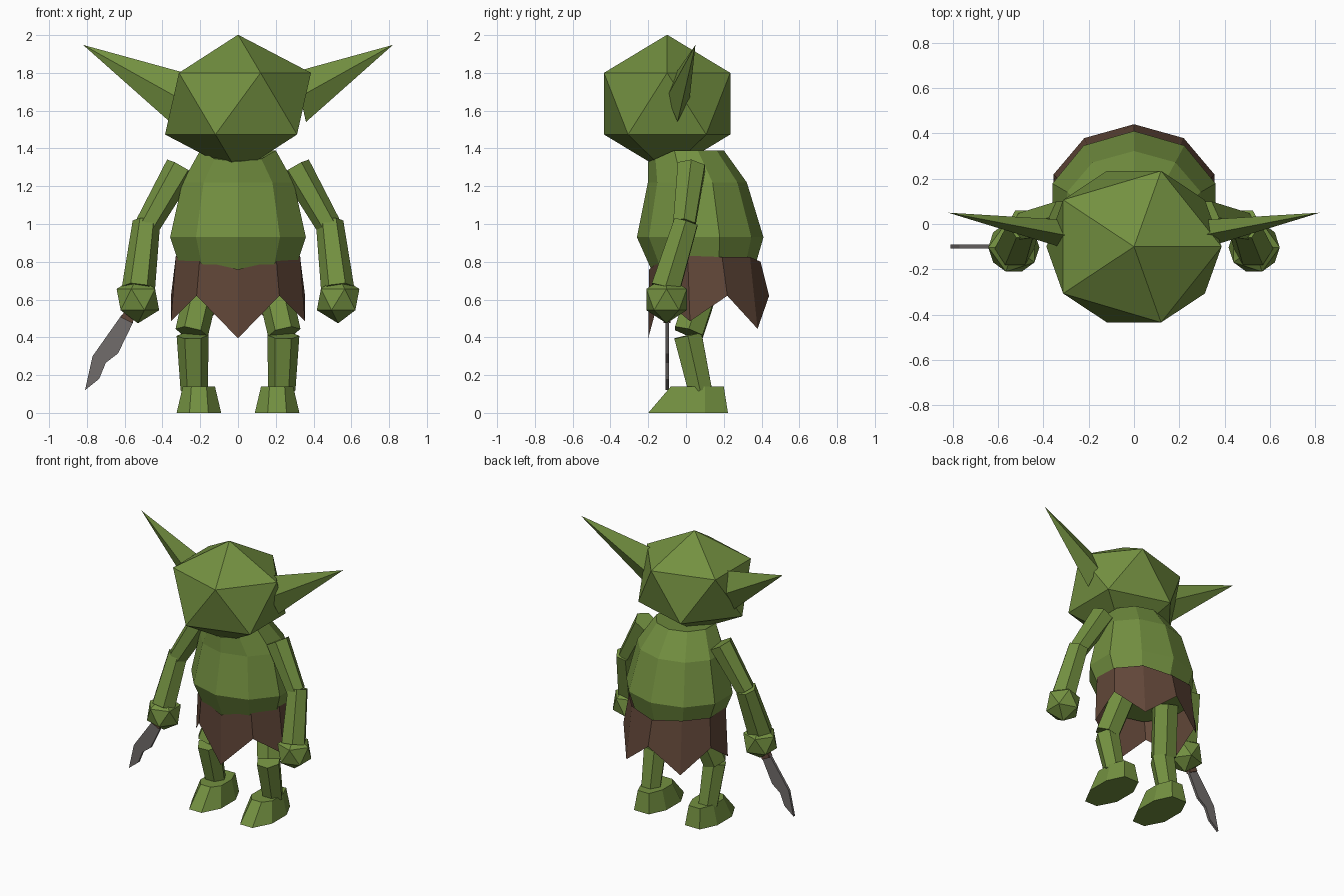
import bpy, bmesh, math
from mathutils import Vector

if "Cube" in bpy.data.objects:
    bpy.data.objects.remove(bpy.data.objects["Cube"])


def make_material(name, rgb):
    m = bpy.data.materials.new(name)
    m.use_nodes = True
    m.diffuse_color = (*rgb, 1)
    m.node_tree.nodes["Principled BSDF"].inputs["Base Color"].default_value = (*rgb, 1)
    return m


GREEN = make_material("green skin", (0.172, 0.28, 0.052))
BROWN = make_material("brown hide", (0.12, 0.062, 0.04))
STEEL = make_material("grey steel", (0.165, 0.152, 0.147))


def finish(bm, name, material, mirror=False, solid=True):
    if solid:
        bmesh.ops.recalc_face_normals(bm, faces=bm.faces[:])
    mesh = bpy.data.meshes.new(name)
    bm.to_mesh(mesh)
    bm.free()
    mesh.materials.append(material)
    obj = bpy.data.objects.new(name, mesh)
    bpy.context.collection.objects.link(obj)
    if mirror:
        obj.modifiers.new("both sides", "MIRROR").use_mirror_merge = False
    return obj


def loft(name, rings, material, mirror=False, caps=True):
    """Join rings of equal point count with quads."""
    bm = bmesh.new()
    loops = [[bm.verts.new(p) for p in ring] for ring in rings]
    n = len(loops[0])
    for low, high in zip(loops, loops[1:]):
        for i in range(n):
            j = (i + 1) % n
            bm.faces.new((low[i], low[j], high[j], high[i]))
    if caps:
        bm.faces.new(loops[0])
        bm.faces.new(loops[-1])
    return finish(bm, name, material, mirror, caps)


def limb(name, start, end, r0, r1):
    """Six-sided tapered limb segment, mirrored to both sides."""
    start, end = Vector(start), Vector(end)
    axis = (end - start).normalized()
    u = axis.cross(Vector((0, 1, 0))).normalized()
    v = axis.cross(u)
    rings = []
    for c, r in ((start, r0), (end, r1)):
        angles = [math.tau * k / 6 for k in range(6)]
        rings.append([c + r * (u * math.cos(a) + v * math.sin(a)) for a in angles])
    return loft(name, rings, GREEN, mirror=True)


def icosahedron(name, centre, size, mirror=False):
    bm = bmesh.new()
    bmesh.ops.create_icosphere(bm, subdivisions=1, radius=1)
    for v in bm.verts:
        v.co = Vector(centre) + v.co * Vector(size)
    return finish(bm, name, GREEN, mirror)


def oval(cy, rx, ry, heights):
    """Ten-sided ring from the front round; heights run front to back."""
    ring = []
    for k in range(10):
        a = math.tau * k / 10
        z = heights[min(k, 10 - k)]
        ring.append((rx * math.sin(a), cy - ry * math.cos(a), z))
    return ring


# Head and pointed ears
icosahedron("head", (0, -0.1, 1.637), (0.432, 0.393, 0.365))
bm = bmesh.new()
base = [bm.verts.new(p) for p in ((0.36, -0.045, 1.54), (0.33, -0.1, 1.675),
                                  (0.30, -0.05, 1.805), (0.33, 0.02, 1.67))]
tip = bm.verts.new((0.82, 0.05, 1.948))
bm.faces.new(base)
for i in range(4):
    bm.faces.new((base[i], base[(i + 1) % 4], tip))
finish(bm, "ears", GREEN, mirror=True)

# Pot-bellied torso
loft("torso", [
    oval(0.09, 0.31, 0.265, [0.74] * 6),
    oval(0.075, 0.378, 0.335, [0.93] * 6),
    oval(0.06, 0.31, 0.262, [1.22] * 6),
    oval(0.0, 0.21, 0.2, [1.33, 1.345, 1.39, 1.39, 1.39, 1.39]),
], GREEN)

# Ragged skirt, an open sheet
loft("skirt", [
    oval(0.12, 0.373, 0.32, [0.395, 0.62, 0.485, 0.62, 0.445, 0.62]),
    oval(0.10, 0.346, 0.295, [0.76, 0.805, 0.832, 0.825, 0.825, 0.80]),
], BROWN, caps=False)

# Arms and hands
limb("upper_arms", (0.303, 0.028, 1.3), (0.478, -0.01, 0.995), 0.083, 0.067)
limb("forearms", (0.485, 0.0, 1.01), (0.527, -0.108, 0.66), 0.073, 0.088)
icosahedron("hands", (0.53, -0.103, 0.6), (0.126, 0.126, 0.126), mirror=True)

# Legs
limb("thighs", (0.17, 0.12, 0.75), (0.245, 0.015, 0.425), 0.09, 0.088)
limb("shins", (0.24, 0.01, 0.41), (0.232, 0.075, 0.12), 0.085, 0.072)


# Wedge-shaped feet
def foot_ring(profile, z):
    right = [(0.207 + w, y, z) for w, y in profile]
    left = [(0.207 - w, y, z) for w, y in reversed(profile)]
    return right + left


loft("feet", [
    foot_ring([(0.05, -0.2), (0.118, -0.07), (0.118, 0.1), (0.06, 0.222)], 0),
    foot_ring([(0.04, -0.08), (0.085, -0.02), (0.085, 0.1), (0.045, 0.2)], 0.14),
], GREEN, mirror=True)

# Jagged knife held in the right hand
blade = [(-0.81, 0.12), (-0.735, 0.18), (-0.70, 0.265), (-0.635, 0.315),
         (-0.555, 0.48), (-0.615, 0.52), (-0.77, 0.30)]
grip = [(-0.56, 0.475), (-0.50, 0.60), (-0.55, 0.63), (-0.62, 0.505)]
for name, outline, half, material in (("knife_blade", blade, 0.009, STEEL),
                                      ("knife_grip", grip, 0.018, BROWN)):
    loft(name, [[(x, -0.1 + s * half, z) for x, z in outline] for s in (-1, 1)], material)
